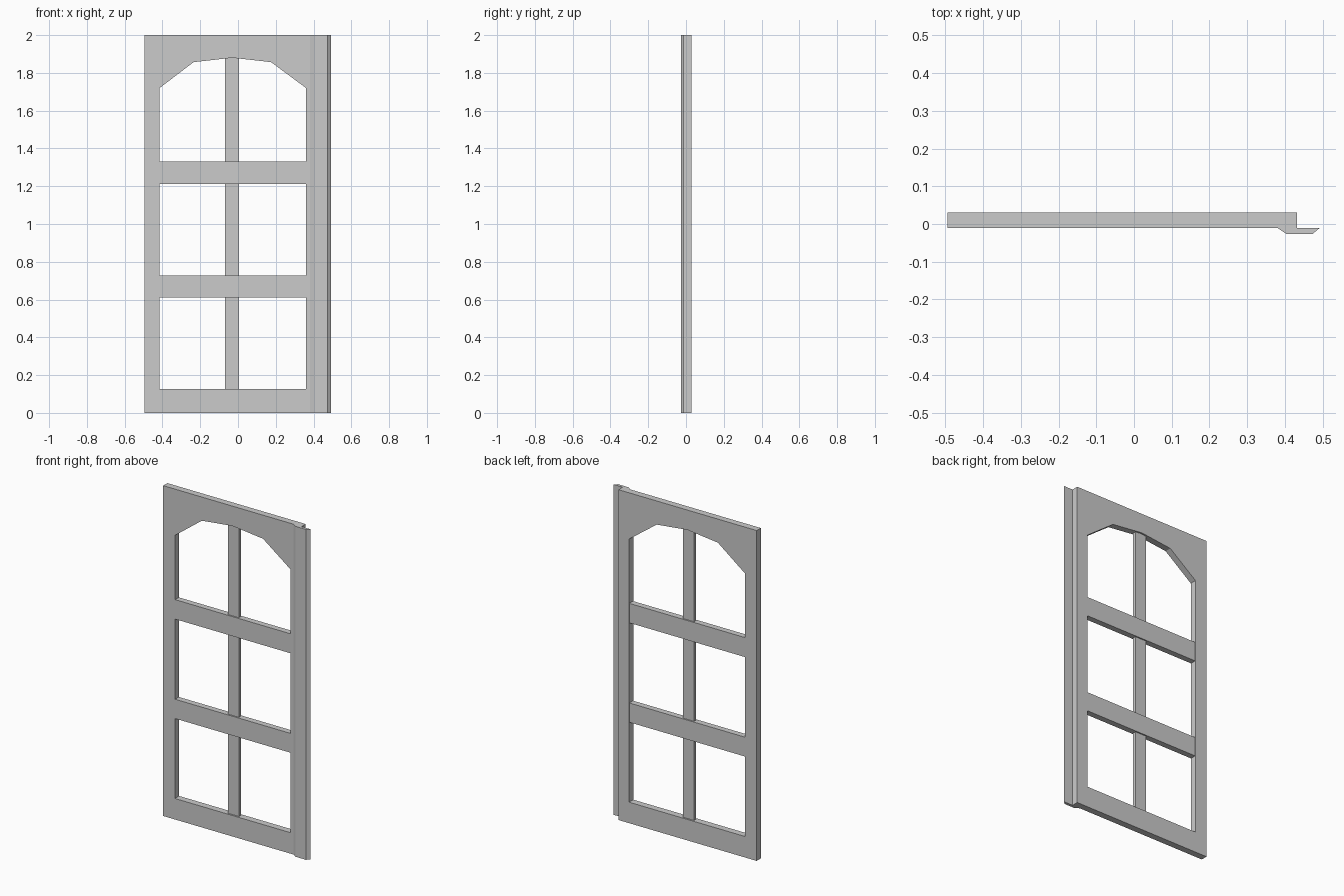
import bpy
import bmesh
from mathutils import Vector

cube = bpy.data.objects.get("Cube")
if cube:
    bpy.data.objects.remove(cube, do_unlink=True)

grey = bpy.data.materials.new("plain grey")
grey.use_nodes = True
tone = (0.6, 0.6, 0.6, 1)
grey.diffuse_color = tone
grey.node_tree.nodes["Principled BSDF"].inputs["Base Color"].default_value = tone


def prism(name, loops, place, start, end):
    """Fill closed loops (outline, then holes) and extrude from start to end."""
    bm = bmesh.new()
    for loop in loops:
        vs = [bm.verts.new(place(a, b, start)) for a, b in loop]
        for v, w in zip(vs, vs[1:] + vs[:1]):
            bm.edges.new((v, w))
    bmesh.ops.triangle_fill(bm, edges=bm.edges[:], use_beauty=True)
    ext = bmesh.ops.extrude_face_region(bm, geom=bm.faces[:], use_keep_orig=True)
    moved = [g for g in ext["geom"] if isinstance(g, bmesh.types.BMVert)]
    shift = Vector(place(0, 0, end)) - Vector(place(0, 0, start))
    bmesh.ops.translate(bm, verts=moved, vec=shift)
    bmesh.ops.recalc_face_normals(bm, faces=bm.faces[:])
    mesh = bpy.data.meshes.new(name)
    bm.to_mesh(mesh)
    bm.free()
    mesh.materials.append(grey)
    obj = bpy.data.objects.new(name, mesh)
    bpy.context.collection.objects.link(obj)
    return obj


def rect(x0, x1, z0, z1):
    return [(x0, z0), (x1, z0), (x1, z1), (x0, z1)]


def upright(a, b, depth):
    return (a, depth, b)


def plan(a, b, height):
    return (a, b, height)


FRONT, BACK = -0.01, 0.03
LEFT, RIGHT, MID = -0.415, 0.36, -0.03

# Frame with an arched opening
arch = [(RIGHT, 1.72), (0.175, 1.857), (MID, 1.88), (-0.235, 1.857), (LEFT, 1.72)]
opening = [(LEFT, 0.127), (RIGHT, 0.127)] + arch
prism("frame", [rect(-0.494, 0.432, 0, 2), opening], upright, FRONT, BACK)

# Horizontal bars, almost flush with the frame
for name, z0, z1 in (("lower_bar", 0.61, 0.727), ("upper_bar", 1.212, 1.33)):
    prism(name, [rect(LEFT - 0.01, RIGHT + 0.01, z0, z1)], upright,
          FRONT + 0.002, BACK - 0.002)

# Thinner upright bar
prism("centre_bar", [rect(MID - 0.038, MID + 0.036, 0.11, 1.89)], upright, 0.0, 0.02)

# Bevelled strip overlapping the closing edge
strip = [(0.38, FRONT), (0.405, -0.027), (0.473, -0.027), (0.493, FRONT)]
prism("cover_strip", [strip], plan, 0, 2)
